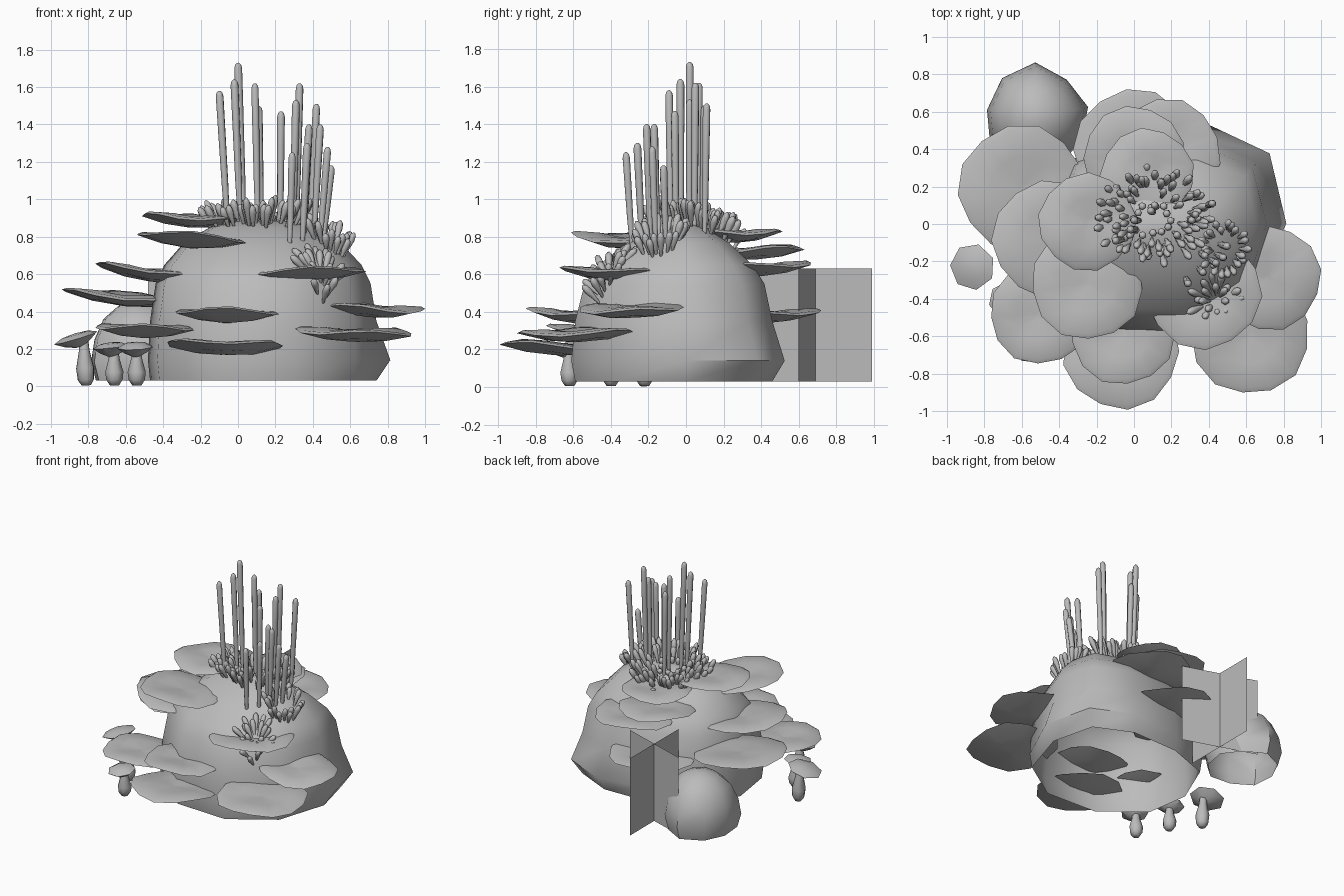
import bpy, bmesh, math, random
from mathutils import Vector, Matrix
from mathutils.bvhtree import BVHTree

random.seed(4)
if "Cube" in bpy.data.objects:
    bpy.data.objects.remove(bpy.data.objects["Cube"])

grey = bpy.data.materials.new("stone grey")
grey.use_nodes = True
GREY = (0.5, 0.5, 0.5, 1)
grey.diffuse_color = GREY
grey.node_tree.nodes["Principled BSDF"].inputs["Base Color"].default_value = GREY


def finish(bm, name, angle=40):
    me = bpy.data.meshes.new(name)
    bmesh.ops.recalc_face_normals(bm, faces=bm.faces)
    bm.to_mesh(me)
    ob = bpy.data.objects.new(name, me)
    bpy.context.collection.objects.link(ob)
    me.materials.append(grey)
    bpy.ops.object.select_all(action="DESELECT")
    ob.select_set(True)
    bpy.context.view_layer.objects.active = ob
    if angle:
        bpy.ops.object.shade_smooth_by_angle(angle=math.radians(angle))
    return ob


def loft(bm, rings, start=False, end=True):
    """Join rings of points with quads, closing chosen ends."""
    loops = [[bm.verts.new(p) for p in ring] for ring in rings]
    n = len(loops[0])
    for a, b in zip(loops, loops[1:]):
        for i in range(n):
            j = (i + 1) % n
            bm.faces.new((a[i], a[j], b[j], b[i]))
    if start:
        bm.faces.new(loops[0][::-1])
    if end:
        bm.faces.new(loops[-1])


def spun(bm, profile, n, mat):
    """Turn a (radius, height) profile about its axis and place it."""
    loft(bm, [[mat @ Vector((r * math.cos(k * math.tau / n), r * math.sin(k * math.tau / n), z))
               for k in range(n)] for r, z in profile], True, True)


def aim(pos, direction):
    return Matrix.Translation(pos) @ Vector(direction).to_track_quat("Z", "Y").to_matrix().to_4x4()


# Main boulder, open underneath, with a jutting foot on the back left
foot = [(.74, 0), (.66, .33), (.38, .46), (0, .45), (-.33, .33),
        (-.47, 0), (-.42, -.33), (-.12, -.57), (.3, -.59), (.62, -.38)]
cx, cy = .12, -.02
rings = []
for z, s, flare in [(.03, 1, 0), (.14, 1.02, .1), (.35, 1, 0), (.55, .95, 0),
                    (.65, .87, 0), (.77, .69, 0), (.85, .46, 0), (.885, .2, 0)]:
    rings.append([(cx + (x - cx) * (s + (flare if i < 3 else 0)),
                   cy + (y - cy) * (s ** 1.8 + (flare if i < 3 else 0)), z)
                  for i, (x, y) in enumerate(foot)])
bm = bmesh.new()
loft(bm, rings)
tree = BVHTree.FromBMesh(bm)
finish(bm, "main_boulder", 50)


def ground(x, y):
    hit = tree.ray_cast(Vector((x, y, 3)), Vector((0, 0, -1)))[0]
    return hit.z if hit else .6


# Small boulder behind
bm = bmesh.new()
radii = [1, .92, 1.05, 1, .96, 1.04, .95, 1.02, .97]
loft(bm, [[(-.52 + .28 * s * r * math.cos(k * math.tau / 9 + .2),
            .57 + .28 * s * r * math.sin(k * math.tau / 9 + .2), z)
           for k, r in enumerate(radii)]
          for z, s in [(.03, .9), (.13, 1), (.25, .93), (.36, .75), (.43, .45), (.46, .15)]])
finish(bm, "small_boulder", 50)

# Shelf fungi: x, y, z, radius, upward tilt of the outer rim
shelves = [(-.25, .01, .9, .26, .06), (-.25, -.32, .79, .3, .1), (-.45, -.08, .61, .31, .13),
           (-.6, .19, .48, .34, .1), (-.5, -.48, .31, .27, .02), (-.06, -.58, .39, .28, .06),
           (-.07, -.68, .22, .31, .06), (.37, -.36, .61, .31, .05), (.72, -.29, .42, .28, -.08),
           (.62, -.59, .29, .32, -.04), (0, .4, .39, .32, .02), (.17, .38, .64, .29, .04),
           (0, .36, .73, .27, .04), (.07, .26, .82, .25, .0)]
for x, y, z, r, tilt in shelves:
    out = Vector((x - .1, y, 0)).normalized()
    mat = aim((x, y, z), Vector((0, 0, 1)) - out * tilt)
    bm = bmesh.new()
    n, phase = 13, random.random() * 6
    shell = []
    for s, h in [(.08, -.05), (.55, -.035), (1, 0), (.92, .012), (.5, .016), (.08, .004)]:
        shell.append([])
        for k in range(n):
            a = k * math.tau / n
            wave = .013 * s * math.sin(3 * a + phase)
            rr = r * s * (1 + .025 * math.sin(4 * a + phase))
            shell[-1].append(mat @ Vector((rr * math.cos(a), rr * math.sin(a), h + wave)))
    loft(bm, shell, True, True)
    finish(bm, "shelf_fungus", 40)

# Tall finger stalks: x, y and height of the tip
tips = [(-.1, -.09, 1.58), (-.02, -.03, 1.64), (0, .02, 1.73), (.09, .07, 1.62), (.11, .1, 1.5),
        (.23, -.06, 1.47), (.31, .02, 1.53), (.33, .05, 1.62), (.42, .11, 1.51), (.44, -.21, 1.4),
        (.38, -.17, 1.4), (.37, -.26, 1.3), (.29, -.32, 1.25), (.48, -.18, 1.28), (.5, -.12, 1.18)]
bm = bmesh.new()
for x, y, top in tips:
    bx, by = x * .85 + .03, y * .9
    base = Vector((bx, by, ground(bx, by) - .02))
    axis = Vector((x, y, top)) - base
    h = axis.length
    spun(bm, [(.012, 0), (.018, h * .3), (.02, h * .7), (.021, h - .03), (.016, h - .01), (.006, h)],
         8, aim(base, axis))
finish(bm, "tall_stalks", 60)

# Plump succulent leaves in rosettes
bm = bmesh.new()


def leaf(x, y, direction, h):
    spun(bm, [(.007, 0), (.012, h * .3), (.021, h * .7), (.017, h * .9), (.005, h)],
         6, aim((x, y, ground(x, y) - .015), direction))


def rosette(px, py, rx, ry, count, lean, size):
    for k in range(count):
        a = k * math.tau / count + random.uniform(-.1, .1)
        f = random.uniform(.65, 1)
        d = (lean * f * math.cos(a), lean * f * math.sin(a), 1)
        leaf(px + rx * f * math.cos(a), py + ry * f * math.sin(a), d, size * random.uniform(.8, 1.2))


rosette(.1, .04, .25, .21, 48, .6, .15)
rosette(.1, .04, .19, .16, 30, .5, .13)
rosette(.48, -.13, .09, .11, 22, .5, .12)
rosette(.44, -.41, .06, .06, 14, 1.1, .13)
rosette(.44, -.41, .03, .03, 8, .6, .12)
rosette(.1, .02, .1, .09, 12, .2, .06)
finish(bm, "succulent_leaves", 60)

# Mushrooms with flared caps: x, y, stem height, cap radius, lean
for x, y, h, r, lean in [(-.81, -.22, .23, .125, (-.3, -.05, 1)), (-.66, -.4, .18, .1, (-.1, -.05, 1)),
                         (-.54, -.62, .18, .1, (-.05, -.15, 1))]:
    bm = bmesh.new()
    spun(bm, [(.025, 0), (.045, .03), (.05, h * .4), (.03, h * .8), (.025, h + .02)],
         7, aim((x, y, 0.005), (lean[0] * .2, lean[1] * .2, 1)))
    finish(bm, "mushroom_stem", 60)
    bm = bmesh.new()
    tip = Vector((x, y, h)) + Vector((lean[0] * .15, lean[1] * .15, 0))
    spun(bm, [(.02, -.02), (r * .6, .0), (r, .03), (r * .6, .05), (.01, .055)],
         7, aim(tip, lean))
    finish(bm, "mushroom_cap", 30)

# Crossed upright foliage cards
for dx, dy in [(0, .3), (.27, -.09)]:
    bm = bmesh.new()
    bm.faces.new([bm.verts.new((-.21 + s * dx, .69 + s * dy, z))
                  for s, z in [(-1, .03), (1, .03), (1, .63), (-1, .63)]])
    finish(bm, "foliage_card", 0)
